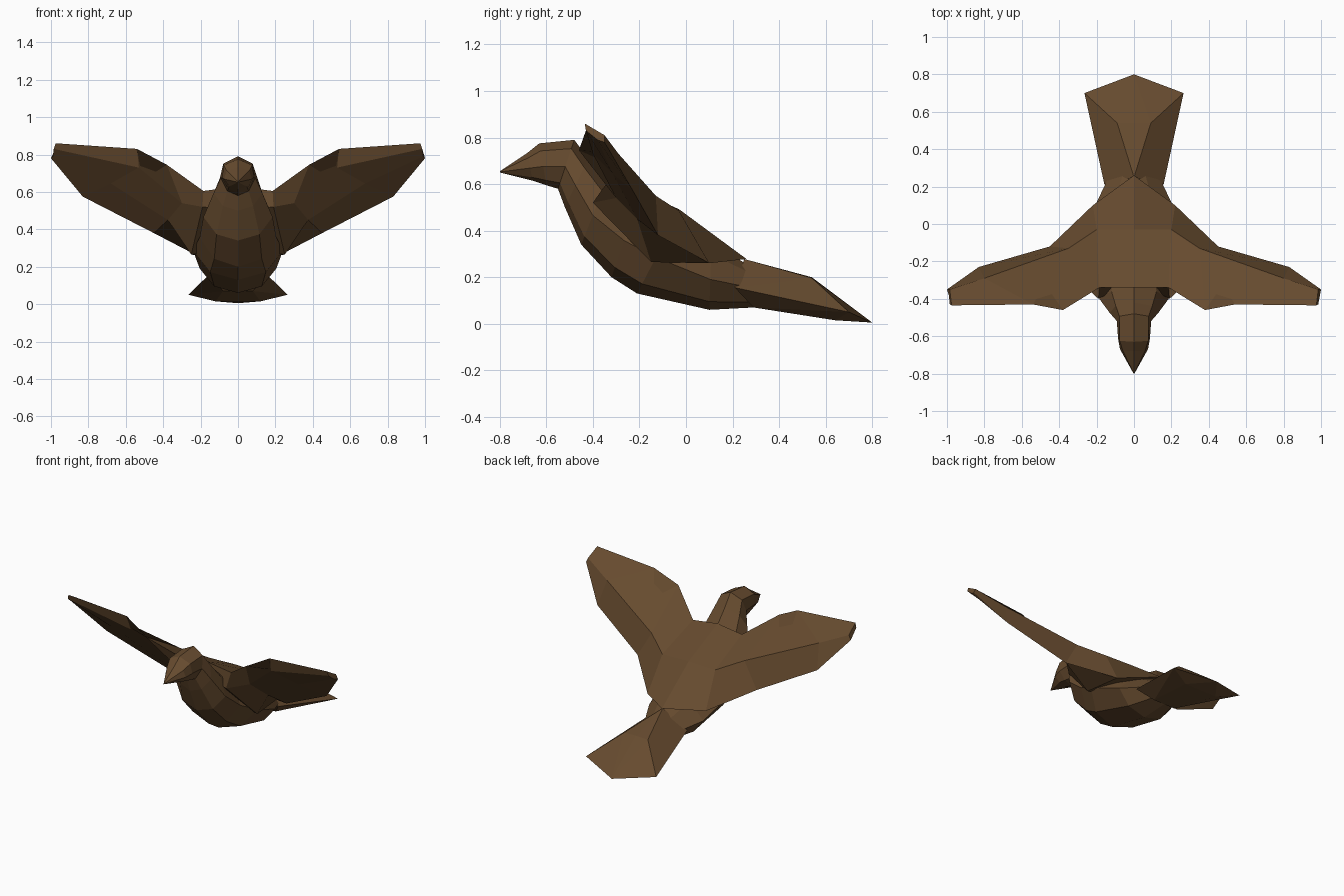
import bpy, bmesh
from mathutils import Vector

cube = bpy.data.objects.get("Cube")
if cube:
    bpy.data.objects.remove(cube, do_unlink=True)

brown = bpy.data.materials.new("feather brown")
brown.use_nodes = True
colour = (0.133, 0.07, 0.028, 1)
brown.diffuse_color = colour
shader = brown.node_tree.nodes["Principled BSDF"]
shader.inputs["Base Color"].default_value = colour
shader.inputs["Roughness"].default_value = 0.9


def finish(name, bm):
    bmesh.ops.remove_doubles(bm, verts=bm.verts, dist=0.0005)
    bmesh.ops.recalc_face_normals(bm, faces=bm.faces)
    mesh = bpy.data.meshes.new(name)
    bm.to_mesh(mesh)
    bm.free()
    mesh.materials.append(brown)
    ob = bpy.data.objects.new(name, mesh)
    bpy.context.collection.objects.link(ob)
    return ob


def loft(name, rings):
    """Skin a row of closed rings and cap both ends."""
    bm = bmesh.new()
    rows = [[bm.verts.new(p) for p in ring] for ring in rings]
    n = len(rows[0])
    for a, b in zip(rows, rows[1:]):
        for i in range(n):
            j = (i + 1) % n
            bm.faces.new((a[i], a[j], b[j], b[i]))
    bm.faces.new(rows[0])
    bm.faces.new(rows[-1])
    return finish(name, bm)


# Body: slanted rings from top (y, z), bottom (y, z), half width and shoulder fullness
def body_ring(top, bottom, width, shoulder):
    t, b = Vector((0, *top)), Vector((0, *bottom))
    section = [(0, 0), (shoulder, 0.18), (1, 0.55), (0.62, 0.88), (0, 1)]
    half = [t.lerp(b, f) + Vector((w * width, 0, 0)) for w, f in section]
    return half + [Vector((-p.x, p.y, p.z)) for p in half[-2:0:-1]]


spine = [
    ((-0.80, 0.655), (-0.80, 0.65), 0.002, 0.5),   # beak tip
    ((-0.68, 0.735), (-0.66, 0.615), 0.075, 0.8),
    ((-0.63, 0.775), (-0.60, 0.595), 0.085, 0.9),
    ((-0.48, 0.79), (-0.55, 0.58), 0.092, 0.85),   # back of head
    ((-0.42, 0.71), (-0.52, 0.50), 0.13, 0.75),
    ((-0.34, 0.62), (-0.45, 0.34), 0.185, 0.65),   # breast
    ((-0.20, 0.55), (-0.32, 0.20), 0.205, 0.5),
    ((-0.03, 0.475), (-0.21, 0.13), 0.24, 0.5),
    ((0.11, 0.35), (0.10, 0.06), 0.205, 0.5),
    ((0.25, 0.262), (0.29, 0.07), 0.125, 0.5),     # rump
]
loft("body", [body_ring(*s) for s in spine])

# Tail: a flat fan, the hull of its mirrored corners
tail_half = [
    (0, 0.25, 0.278), (0.158, 0.21, 0.155), (0.08, 0.29, 0.07),
    (0.09, 0.54, 0.197), (0.265, 0.70, 0.05), (0.12, 0.64, 0.015),
    (0, 0.80, 0.005), (0, 0.54, 0.2),
]
bm = bmesh.new()
for x, y, z in tail_half:
    for side in ((1, -1) if x else (1,)):
        bm.verts.new((x * side, y, z))
bmesh.ops.convex_hull(bm, input=bm.verts)
finish("tail", bm)

# Wings: sections of leading edge, upper ridge, trailing edge, underside, lower front;
# the first lies on the centre line, so both wings form the flat back
wing = [
    [(0, -0.34, 0.63), (0, -0.03, 0.492), (0, 0.26, 0.278),
     (0, -0.10, 0.30), (0, -0.30, 0.50)],
    [(0.185, -0.34, 0.605), (0.20, -0.03, 0.485), (0.22, 0.10, 0.26),
     (0.25, -0.15, 0.265), (0.19, -0.40, 0.52)],
    [(0.38, -0.46, 0.745), (0.35, -0.13, 0.55), (0.45, -0.12, 0.38),
     (0.375, -0.21, 0.45), (0.30, -0.30, 0.54)],
    [(0.54, -0.43, 0.83), (0.80, -0.29, 0.73), (0.83, -0.23, 0.575),
     (0.68, -0.315, 0.645), (0.53, -0.40, 0.73)],
    [(0.975, -0.435, 0.86), (0.985, -0.35, 0.81), (1.0, -0.35, 0.78),
     (0.99, -0.38, 0.79), (0.985, -0.43, 0.83)],
]
for name, side in (("left_wing", 1), ("right_wing", -1)):
    loft(name, [[(x * side, y, z) for x, y, z in ring] for ring in wing])
